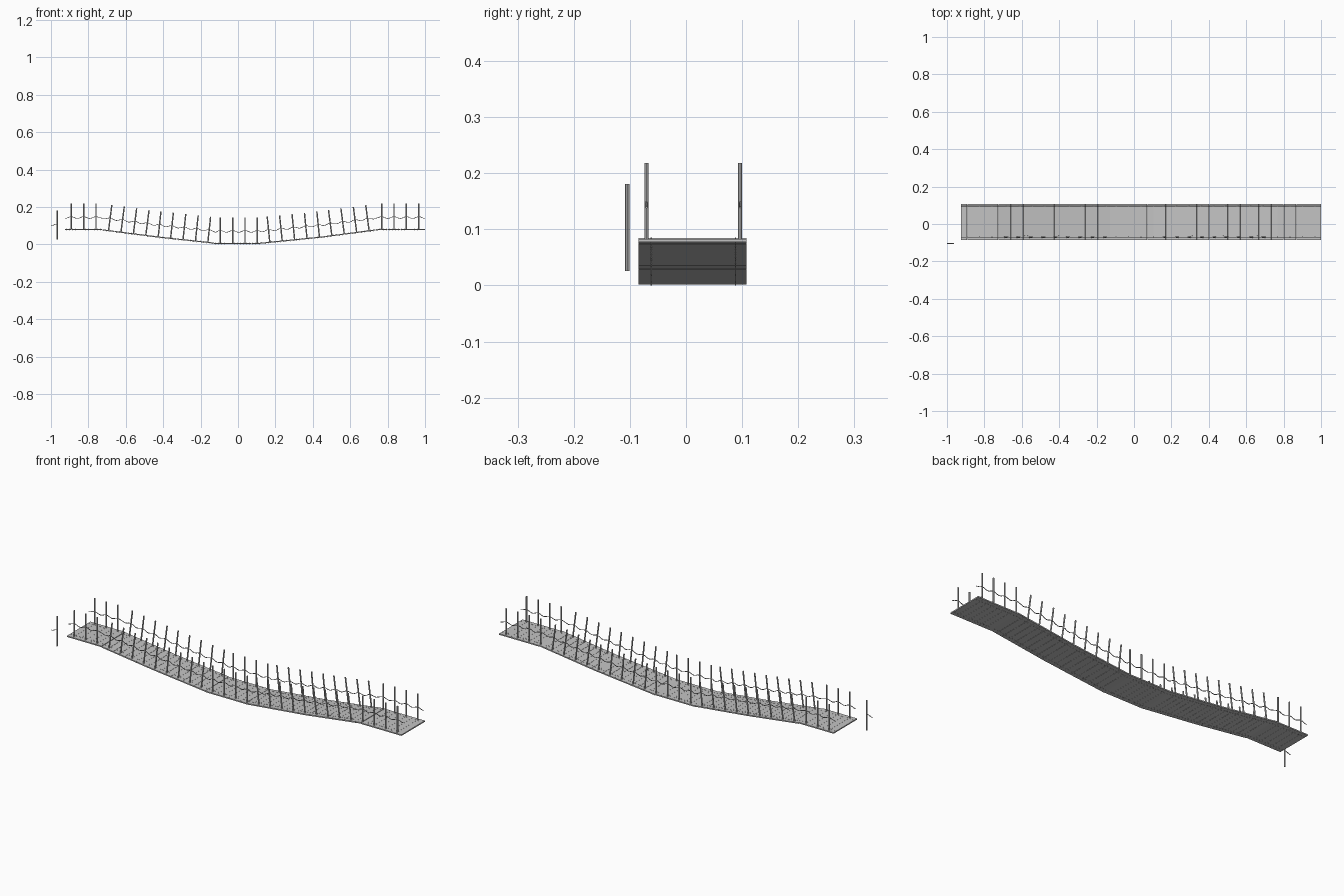
import bpy, bmesh, math
from mathutils import Matrix, Vector

if "Cube" in bpy.data.objects:
    bpy.data.objects.remove(bpy.data.objects["Cube"])

# materials: one grey tone for timber and rope
grey = bpy.data.materials.new("weathered_grey")
grey.diffuse_color = (0.55, 0.55, 0.55, 1)
grey.use_nodes = True
grey.node_tree.nodes["Principled BSDF"].inputs["Base Color"].default_value = grey.diffuse_color

# sagging centre line of the deck underside (x, z)
PROFILE = [(-0.925, .077), (-0.74, .077), (-0.43, .037), (-0.115, .003),
           (0.115, .003), (0.45, .037), (0.755, .077), (1.0, .077)]
X0, X1, BAYS, THICK = -0.925, 1.0, 29, 0.006
STEP = (X1 - X0) / BAYS
Y_MID, DECK_W = 0.0115, 0.193
RAIL_Y = (-0.0705, 0.0965)
NAIL_Y = (-0.062, 0.088)


def frame(x):
    """Matrix sitting on the deck underside at x, tilted with the local slope."""
    x = min(max(x, X0), X1)
    for (xa, za), (xb, zb) in zip(PROFILE, PROFILE[1:]):
        if x <= xb + 1e-6:
            t = (x - xa) / (xb - xa)
            ang = math.atan2(zb - za, xb - xa)
            return (Matrix.Translation((x, 0, za + t * (zb - za)))
                    @ Matrix.Rotation(-ang, 4, 'Y'))


def add_box(bm, mat, size):
    bmesh.ops.create_cube(bm, size=1, matrix=mat @ Matrix.Diagonal((*size, 1)))


def add_rod(bm, mat, radius, z0, z1, sides):
    bmesh.ops.create_cone(bm, cap_ends=True, segments=sides, radius1=radius,
                          radius2=radius, depth=z1 - z0,
                          matrix=mat @ Matrix.Translation((0, 0, (z0 + z1) / 2)))


def finish(bm, name):
    me = bpy.data.meshes.new(name)
    bm.to_mesh(me)
    bm.free()
    me.materials.append(grey)
    ob = bpy.data.objects.new(name, me)
    bpy.context.collection.objects.link(ob)


def rope(name, pts, radius=0.0018):
    cu = bpy.data.curves.new(name, 'CURVE')
    cu.dimensions = '3D'
    cu.bevel_depth = radius
    cu.bevel_resolution = 1
    cu.use_fill_caps = True
    sp = cu.splines.new('POLY')
    sp.points.add(len(pts) - 1)
    for p, co in zip(sp.points, pts):
        p.co = (*co, 1)
    cu.materials.append(grey)
    ob = bpy.data.objects.new(name, cu)
    bpy.context.collection.objects.link(ob)


# deck planks (two per bay) and the nails through them
planks, nails = bmesh.new(), bmesh.new()
pitch = STEP / 2
for i in range(BAYS * 2):
    f = frame(X0 + (i + 0.5) * pitch)
    add_box(planks, f @ Matrix.Translation((0, Y_MID, THICK / 2)),
            (pitch - 0.0006, DECK_W, THICK))
    for y in NAIL_Y:
        for dx in (-0.008, 0.008):
            add_rod(nails, f @ Matrix.Translation((dx, y, 0)), 0.0011, -0.003, THICK + 0.002, 6)
finish(planks, "deck_planks")
finish(nails, "plank_nails")

# railing posts, square to the deck, and the ropes hung through them
posts = bmesh.new()
for y in RAIL_Y:
    for i in range(BAYS):
        f = frame(X0 + (i + 0.5) * STEP)
        add_rod(posts, f @ Matrix.Translation((0, y, 0)), 0.0037, THICK - 0.001, 0.141, 8)
finish(posts, "railing_posts")
for side, y in zip(("front", "back"), RAIL_Y):
    pts = []
    for k in range(BAYS * 6 + 1):
        u = k / 6
        h = THICK + 0.061 + 0.005 * math.cos(2 * math.pi * (u - 0.5))
        x = X0 + u * STEP
        pts.append(frame(x) @ Vector((0, y, h)))
    rope(side + "_hand_rope", pts)

# loose spare post with half a length of rope
spare = bmesh.new()
add_rod(spare, Matrix.Translation((-0.967, -0.1045, 0)), 0.004, 0.026, 0.181, 8)
finish(spare, "spare_post")
rope("spare_rope", [(-0.967 - 0.033 * t / 4, -0.1045,
                     0.105 + 0.005 * math.cos(math.pi * t / 4)) for t in range(5)])
